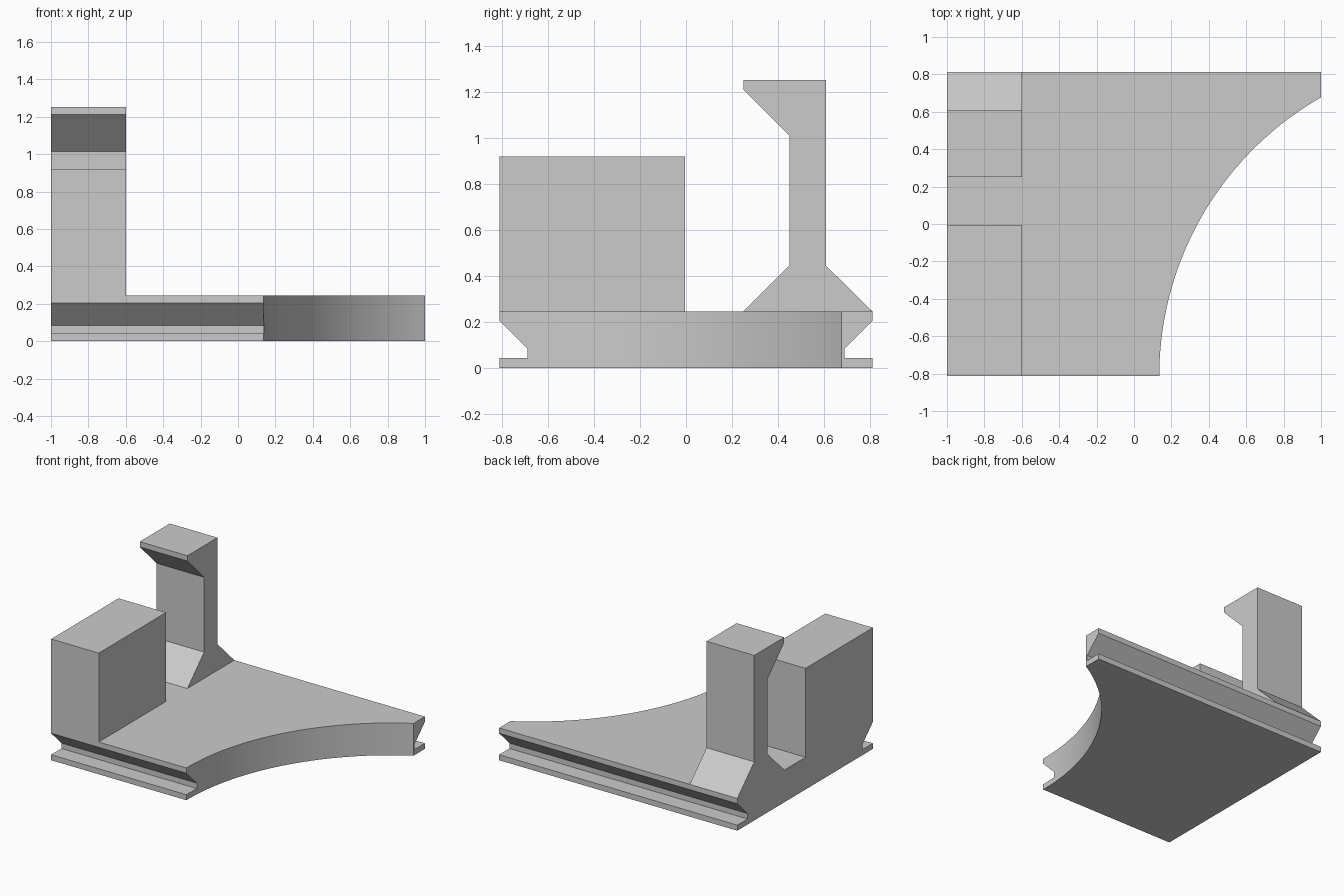
import bpy, bmesh
from math import radians, asin, cos, sin
from mathutils import Vector

cube = bpy.data.objects.get("Cube")
if cube:
    bpy.data.objects.remove(cube, do_unlink=True)

grey = bpy.data.materials.new("plain grey")
grey.use_nodes = True
grey.diffuse_color = (0.6, 0.6, 0.6, 1)
grey.node_tree.nodes["Principled BSDF"].inputs["Base Color"].default_value = (0.6, 0.6, 0.6, 1)

LEFT, COLUMN, RIGHT = -1.0, -0.6, 1.0
HALF, DECK = 0.813, 0.245


def prism(name, points, offset):
    """Extrude a closed outline of 3D points along offset."""
    bm = bmesh.new()
    face = bm.faces.new([bm.verts.new(p) for p in points])
    out = bmesh.ops.extrude_face_region(bm, geom=[face])
    verts = [v for v in out["geom"] if isinstance(v, bmesh.types.BMVert)]
    bmesh.ops.translate(bm, verts=verts, vec=Vector(offset))
    bmesh.ops.recalc_face_normals(bm, faces=bm.faces)
    mesh = bpy.data.meshes.new(name)
    bm.to_mesh(mesh)
    bm.free()
    mesh.materials.append(grey)
    obj = bpy.data.objects.new(name, mesh)
    bpy.context.collection.objects.link(obj)
    return obj


def side_profile(name, outline, x0, x1):
    return prism(name, [(x0, y, z) for y, z in outline], (x1 - x0, 0, 0))


# Base slab with a dovetail groove along front and back
edge = [(HALF, 0), (HALF, 0.042), (0.69, 0.042), (0.69, 0.083), (HALF, 0.205), (HALF, DECK)]
outline = edge + [(-y, z) for y, z in reversed(edge)]
base = side_profile("grooved_base", outline, LEFT, RIGHT)

# Concave sweep cut through the right side
radius = 1.716
centre = Vector((0.135 + radius, -HALF))
start, end = radians(-6), asin(1.6 / radius)
steps = 56
arc = []
for i in range(steps + 1):
    a = start + (end - start) * i / steps
    arc.append((centre.x - radius * cos(a), centre.y + radius * sin(a), -0.1))
arc += [(centre.x, arc[-1][1], -0.1), (centre.x, arc[0][1], -0.1)]
cutter = prism("sweep_cutter", arc, (0, 0, 0.5))
cutter.hide_render = True
cut = base.modifiers.new("sweep", "BOOLEAN")
cut.operation, cut.solver, cut.object = "DIFFERENCE", "EXACT", cutter
bpy.context.view_layer.objects.active = base
bpy.ops.object.modifier_apply(modifier=cut.name)
bpy.data.objects.remove(cutter, do_unlink=True)

# Rectangular block at the front
side_profile("front_block", [(-HALF, DECK), (-0.005, DECK), (-0.005, 0.92), (-HALF, 0.92)],
             LEFT, COLUMN)

# Upright post with flared foot and overhanging lip
post = [(0.25, DECK), (0.45, 0.445), (0.45, 1.013), (0.25, 1.213), (0.25, 1.253),
        (0.61, 1.253), (0.61, 0.445), (HALF, DECK)]
side_profile("hooked_post", post, LEFT, COLUMN)

# Smooth the sweep while keeping corners crisp
bpy.ops.object.select_all(action="DESELECT")
base.select_set(True)
bpy.context.view_layer.objects.active = base
bpy.ops.object.shade_smooth_by_angle(angle=radians(20))
